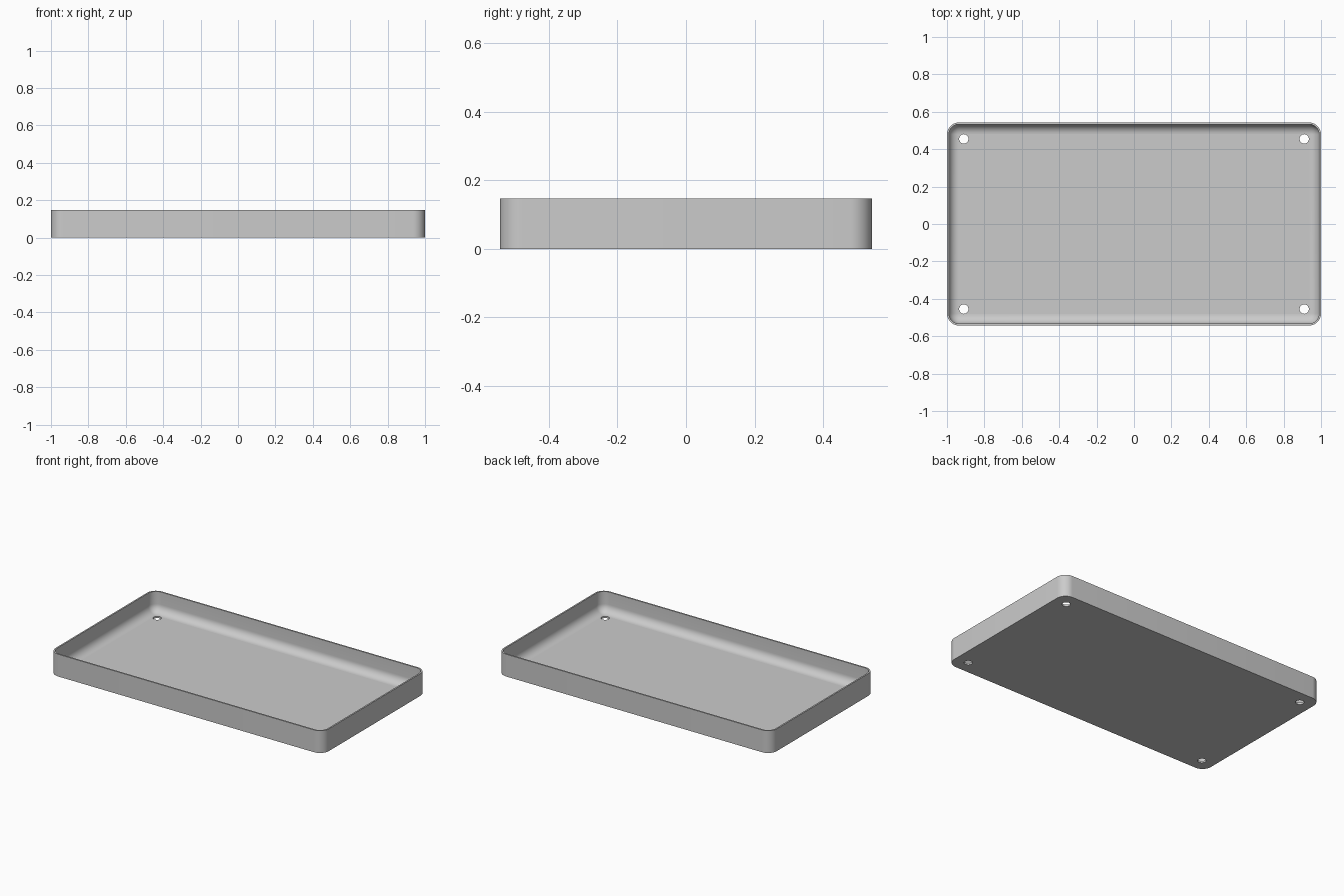
import bpy, bmesh, math

if "Cube" in bpy.data.objects:
    bpy.data.objects.remove(bpy.data.objects["Cube"])

HALF_X, HALF_Y, HEIGHT = 1.0, 0.543, 0.147
CORNER, WALL, FLOOR, FILLET = 0.065, 0.01, 0.012, 0.053
HOLE_X, HOLE_Y, HOLE_R = 0.91, 0.455, 0.025
STEPS = 10

grey = bpy.data.materials.new("plain_grey")
grey.use_nodes = True
colour = (0.6, 0.6, 0.6, 1)
grey.diffuse_color = colour
grey.node_tree.nodes["Principled BSDF"].inputs["Base Color"].default_value = colour


def ring(bm, inset, z):
    """Rounded rectangle of vertices, moved inwards by inset."""
    r = CORNER - inset
    verts = []
    for quarter, (sx, sy) in enumerate([(1, 1), (-1, 1), (-1, -1), (1, -1)]):
        for i in range(STEPS + 1):
            a = (quarter + i / STEPS) * math.pi / 2
            verts.append(bm.verts.new((sx * (HALF_X - CORNER) + r * math.cos(a),
                                       sy * (HALF_Y - CORNER) + r * math.sin(a), z)))
    return verts


# Tray shell: outer wall, rim, inner wall, rounded inner edge, floor
bm = bmesh.new()
rings = [ring(bm, 0, 0), ring(bm, 0, HEIGHT), ring(bm, WALL, HEIGHT)]
for i in range(STEPS + 1):
    a = i / STEPS * math.pi / 2
    rings.append(ring(bm, WALL + FILLET * (1 - math.cos(a)),
                      FLOOR + FILLET * (1 - math.sin(a))))
for low, high in zip(rings, rings[1:]):
    for i in range(len(low)):
        j = (i + 1) % len(low)
        bm.faces.new((low[i], low[j], high[j], high[i]))
bm.faces.new(rings[0][::-1])
bm.faces.new(rings[-1])
bmesh.ops.recalc_face_normals(bm, faces=bm.faces)
mesh = bpy.data.meshes.new("tray")
bm.to_mesh(mesh)
bm.free()
tray = bpy.data.objects.new("tray", mesh)
bpy.context.collection.objects.link(tray)
mesh.materials.append(grey)
bpy.ops.object.select_all(action="DESELECT")

# Screw holes through the floor near each corner
for sx in (-1, 1):
    for sy in (-1, 1):
        bpy.ops.mesh.primitive_cylinder_add(vertices=32, radius=HOLE_R, depth=0.1,
                                            location=(sx * HOLE_X, sy * HOLE_Y, 0))
        cutter = bpy.context.object
        cutter.name = "hole_cutter"
        cutter.hide_render = True
        cutter.data.materials.append(grey)
        cut = tray.modifiers.new("screw_hole", "BOOLEAN")
        cut.operation = "DIFFERENCE"
        cut.solver = "EXACT"
        cut.object = cutter
        cutter.select_set(False)
        bpy.context.view_layer.objects.active = tray
        tray.select_set(True)
        bpy.ops.object.modifier_apply(modifier=cut.name)
        bpy.data.objects.remove(cutter)

# Smooth curves, flat floor and underside
bpy.ops.object.shade_smooth_by_angle(angle=math.radians(30))
for face in tray.data.polygons:
    if abs(face.normal.z) > 0.999:
        face.use_smooth = False
